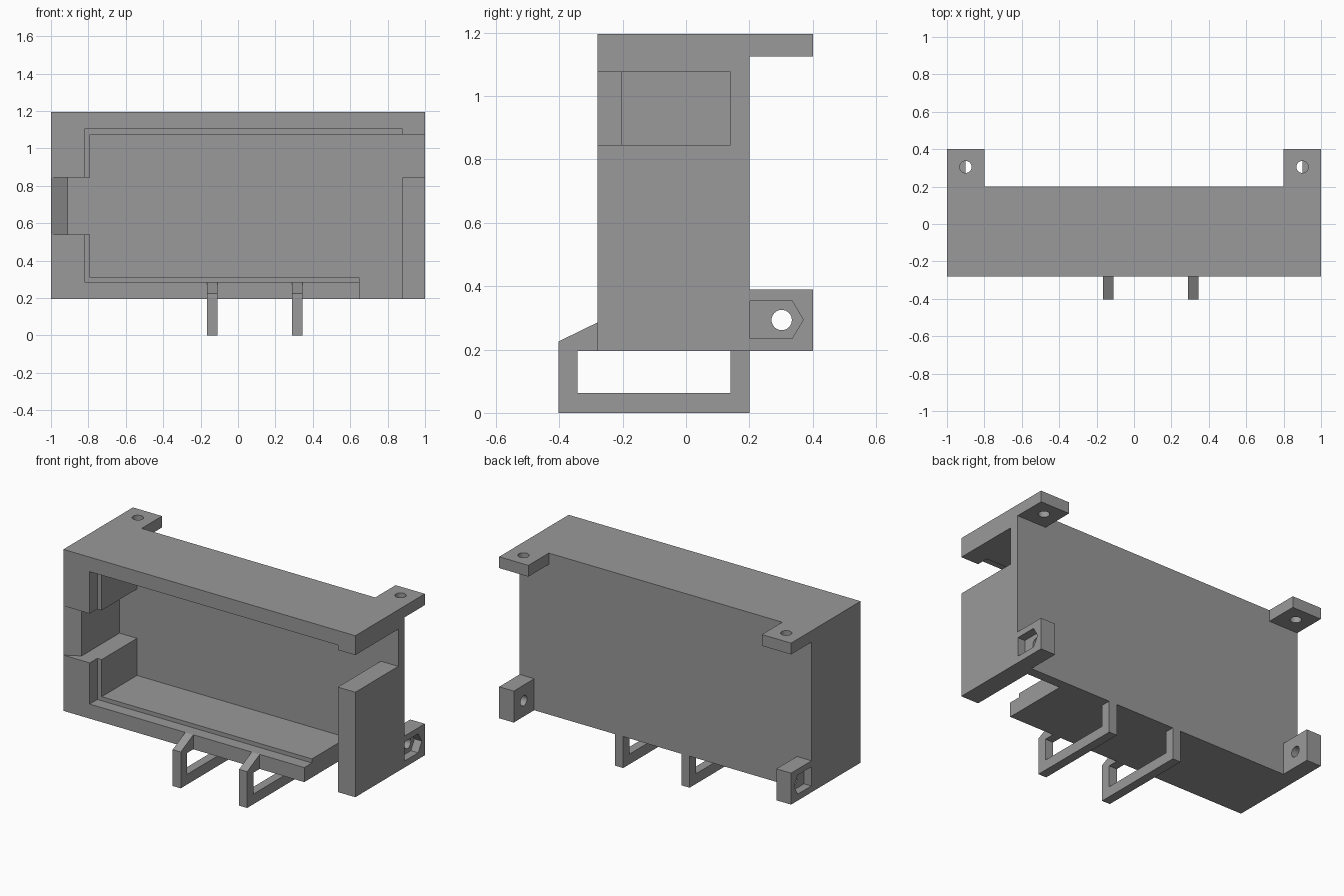
import bpy, bmesh, math
from mathutils import Vector

if "Cube" in bpy.data.objects:
    bpy.data.objects.remove(bpy.data.objects["Cube"])

grey = bpy.data.materials.new("plain_grey")
grey.diffuse_color = (0.32, 0.32, 0.32, 1)
grey.use_nodes = True
grey.node_tree.nodes["Principled BSDF"].inputs["Base Color"].default_value = grey.diffuse_color


def prism(name, profile, axis, lo, hi):
    """Extrude a 2D profile along an axis: x uses (y, z), y uses (x, z), z uses (x, y)."""
    place = {"x": lambda p, t: (t, p[0], p[1]),
             "y": lambda p, t: (p[0], t, p[1]),
             "z": lambda p, t: (p[0], p[1], t)}[axis]
    bm = bmesh.new()
    base = bm.faces.new([bm.verts.new(place(p, lo)) for p in profile])
    ext = bmesh.ops.extrude_face_region(bm, geom=[base])
    move = Vector(place((0, 0), hi - lo))
    for v in ext["geom"]:
        if isinstance(v, bmesh.types.BMVert):
            v.co += move
    bmesh.ops.recalc_face_normals(bm, faces=bm.faces)
    me = bpy.data.meshes.new(name)
    bm.to_mesh(me)
    bm.free()
    me.materials.append(grey)
    ob = bpy.data.objects.new(name, me)
    bpy.context.collection.objects.link(ob)
    return ob


def box(name, x, y, z):
    return prism(name, [(x[0], y[0]), (x[1], y[0]), (x[1], y[1]), (x[0], y[1])], "z", *z)


def circle(cx, cy, r, n=32):
    return [(cx + r * math.cos(2 * math.pi * i / n),
             cy + r * math.sin(2 * math.pi * i / n)) for i in range(n)]


def cut(target, *cutters):
    """Subtract each cutter from the target, then delete the cutter."""
    for c in cutters:
        c.hide_render = True
        mod = target.modifiers.new("cut", "BOOLEAN")
        mod.operation = "DIFFERENCE"
        mod.solver = "EXACT"
        mod.object = c
        bpy.context.view_layer.objects.active = target
        bpy.ops.object.modifier_apply(modifier=mod.name)
        bpy.data.objects.remove(c)


FRONT, INNER, BACK = -0.28, 0.14, 0.20
BOTTOM, TOP = 0.195, 1.195

# Open-fronted housing with lid rebate, side window, floor gap and finger slot
housing = box("housing", (-1, 1), (FRONT, BACK), (BOTTOM, TOP))
slot = [(-1.036, -0.30), (-0.7, -0.30), (-0.7, INNER), (-0.91, INNER), (-0.91, -0.23)]
cut(housing,
    box("cavity", (-0.79, 0.88), (-0.4, INNER), (0.31, 1.075)),
    box("lid_rebate", (-0.82, 0.88), (-0.4, -0.205), (0.285, 1.105)),
    box("side_window", (0.8, 1.1), (-0.4, INNER), (0.845, 1.075)),
    box("floor_gap", (0.65, 0.88), (-0.4, INNER), (0.1, 0.5)),
    prism("finger_slot", slot, "z", 0.54, 0.845))

for s, side in ((-1, "left"), (1, "right")):
    # Upper mounting tab with vertical screw hole
    tab = box(side + "_top_tab", sorted((s * 0.8, s)), (BACK, 0.40), (1.125, TOP))
    cut(tab, prism("hole", circle(s * 0.9, 0.305, 0.032), "z", 1.0, 1.3))

    # Lower mounting tab with cross hole and outer nut pocket
    lug = box(side + "_lower_tab", sorted((s * 0.9, s)), (BACK, 0.40), (BOTTOM, 0.39))
    pocket = [(0.202, 0.235), (0.335, 0.235), (0.37, 0.294), (0.335, 0.353), (0.202, 0.353)]
    cut(lug,
        prism("hole", circle(0.302, 0.293, 0.032), "x", *sorted((s * 0.8, s * 1.1))),
        prism("nut_pocket", pocket, "x", *sorted((s * 0.95, s * 1.1))))

# Looped feet under the housing, with a sloped brace on the front
foot = [(FRONT, BOTTOM), (FRONT, 0.285), (-0.403, 0.225), (-0.403, 0), (BACK, 0),
        (BACK, BOTTOM), (INNER, BOTTOM), (INNER, 0.063), (-0.343, 0.063), (-0.343, BOTTOM)]
for name, x in (("left_foot_loop", -0.165), ("right_foot_loop", 0.29)):
    prism(name, foot, "x", x, x + 0.055)
